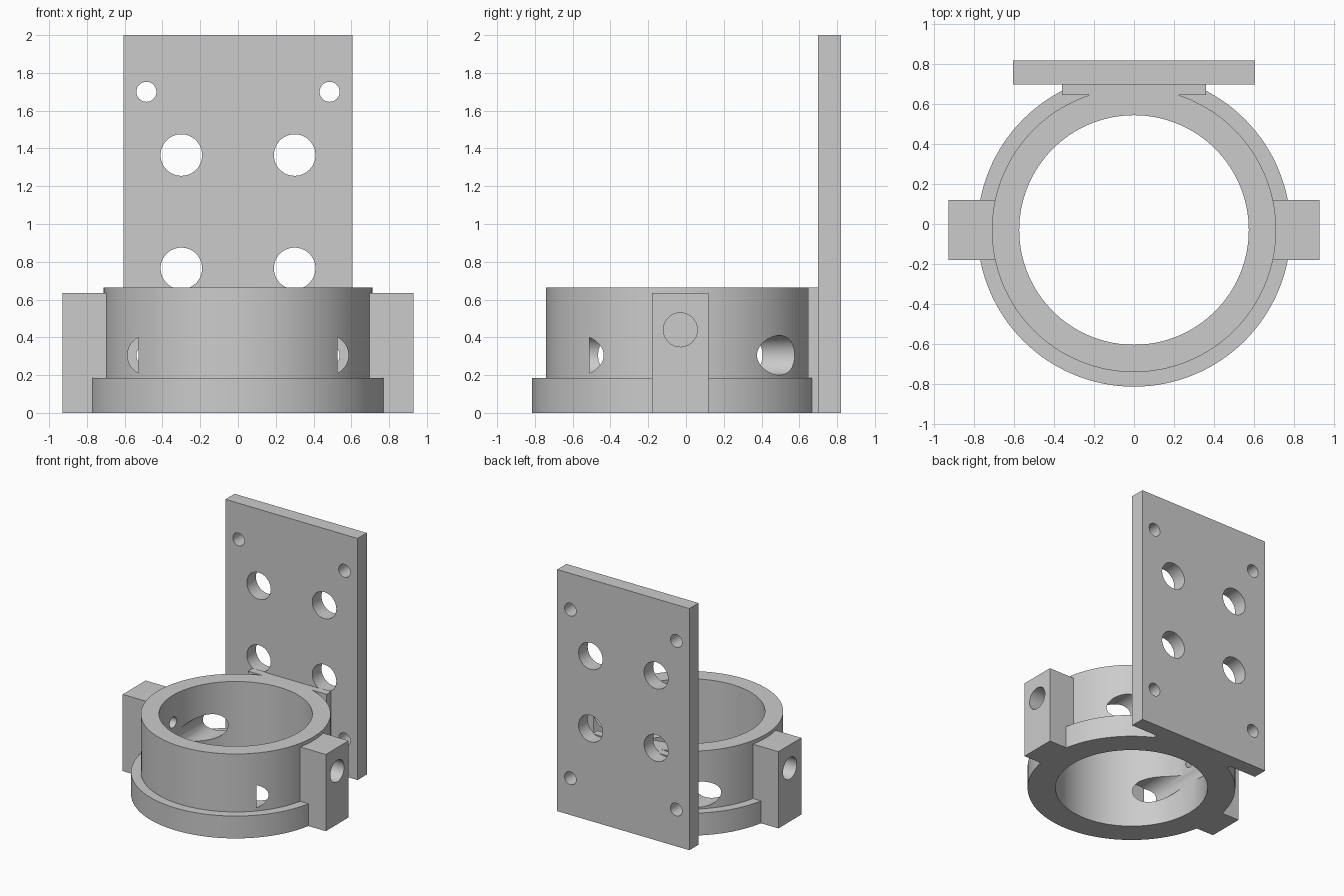
import bpy, bmesh, math
from mathutils import Matrix, Vector

cube = bpy.data.objects.get("Cube")
if cube:
    bpy.data.objects.remove(cube, do_unlink=True)

grey = bpy.data.materials.new("plain_grey")
grey.use_nodes = True
color = (0.6, 0.6, 0.6, 1)
grey.diffuse_color = color
grey.node_tree.nodes["Principled BSDF"].inputs["Base Color"].default_value = color

RING_Y = -0.03
TOP = 0.665


def finish(name, bm):
    bmesh.ops.recalc_face_normals(bm, faces=bm.faces)
    mesh = bpy.data.meshes.new(name)
    bm.to_mesh(mesh)
    bm.free()
    mesh.materials.append(grey)
    obj = bpy.data.objects.new(name, mesh)
    bpy.context.collection.objects.link(obj)
    return obj


def box(name, low, high):
    low, high = Vector(low), Vector(high)
    bm = bmesh.new()
    bmesh.ops.create_cube(bm, size=1, matrix=Matrix.Translation((low + high) / 2)
                          @ Matrix.Diagonal((*(high - low), 1)))
    return finish(name, bm)


def rod(start, end, radius):
    """Cylinder between two points, used as a drill."""
    start, end = Vector(start), Vector(end)
    axis = end - start
    turn = axis.to_track_quat("Z", "Y").to_matrix().to_4x4()
    bm = bmesh.new()
    bmesh.ops.create_cone(bm, cap_ends=True, segments=48, radius1=radius, radius2=radius,
                          depth=axis.length, matrix=Matrix.Translation((start + end) / 2) @ turn)
    drill = finish("drill", bm)
    drill.hide_render = True
    return drill


def cut(obj, drills):
    for drill in drills:
        mod = obj.modifiers.new("hole", "BOOLEAN")
        mod.operation = "DIFFERENCE"
        mod.solver = "EXACT"
        mod.object = drill
        bpy.context.view_layer.objects.active = obj
        bpy.ops.object.modifier_apply(modifier=mod.name)


def remove(drills):
    for drill in drills:
        bpy.data.objects.remove(drill, do_unlink=True)


# Stepped ring, turned from its half section
profile = [(0.575, 0), (0.785, 0), (0.785, 0.185), (0.712, 0.185), (0.712, TOP), (0.575, TOP)]
bm = bmesh.new()
verts = [bm.verts.new((r, RING_Y, z)) for r, z in profile]
edges = [bm.edges.new((a, b)) for a, b in zip(verts, verts[1:] + verts[:1])]
bmesh.ops.spin(bm, geom=verts + edges, cent=(0, RING_Y, 0), axis=(0, 0, 1),
               angle=math.tau, steps=128, use_duplicate=False)
bmesh.ops.remove_doubles(bm, verts=bm.verts, dist=0.0001)
ring = finish("stepped_ring", bm)

# Long holes running front to back through the ring wall
channels = [rod((s * 0.48, -0.51, 0.305), (s * 0.48, 0.69, 0.305), 0.105) for s in (-1, 1)]
cut(ring, channels)
remove(channels)

# Side blocks with round pockets
blocks = []
for side, name in ((1, "left_block"), (-1, "right_block")):
    xs = sorted((side * 0.64, side * 0.93))
    block = box(name, (xs[0], -0.18, 0), (xs[1], 0.12, 0.635))
    pocket = rod((side * 0.72, RING_Y, 0.44), (side * 1.0, RING_Y, 0.44), 0.09)
    cut(block, [pocket])
    remove([pocket])
    blocks.append(block)

# Narrow bore from the right pocket into the ring
bore = rod((-0.5, RING_Y, 0.44), (-0.8, RING_Y, 0.44), 0.045)
for part in (ring, blocks[1]):
    cut(part, [bore])
remove([bore])

# Pad joining ring and plate
pad = box("mounting_pad", (-0.36, 0.645, 0), (0.36, 0.71, TOP))

# Upright plate with four large and four small holes
plate = box("back_plate", (-0.605, 0.70, 0), (0.605, 0.82, 2))
holes = []
for s in (-1, 1):
    for x, z, radius in ((0.3, 1.365, 0.11), (0.3, 0.765, 0.11),
                         (0.485, 1.70, 0.053), (0.485, 0.305, 0.053)):
        holes.append(rod((s * x, 0.6, z), (s * x, 0.9, z), radius))
cut(plate, holes)
remove(holes)

# Smooth the curved walls, keep the rims sharp
bpy.ops.object.select_all(action="DESELECT")
for obj in [ring, plate, pad] + blocks:
    obj.select_set(True)
bpy.context.view_layer.objects.active = ring
bpy.ops.object.shade_smooth_by_angle(angle=math.radians(30))
